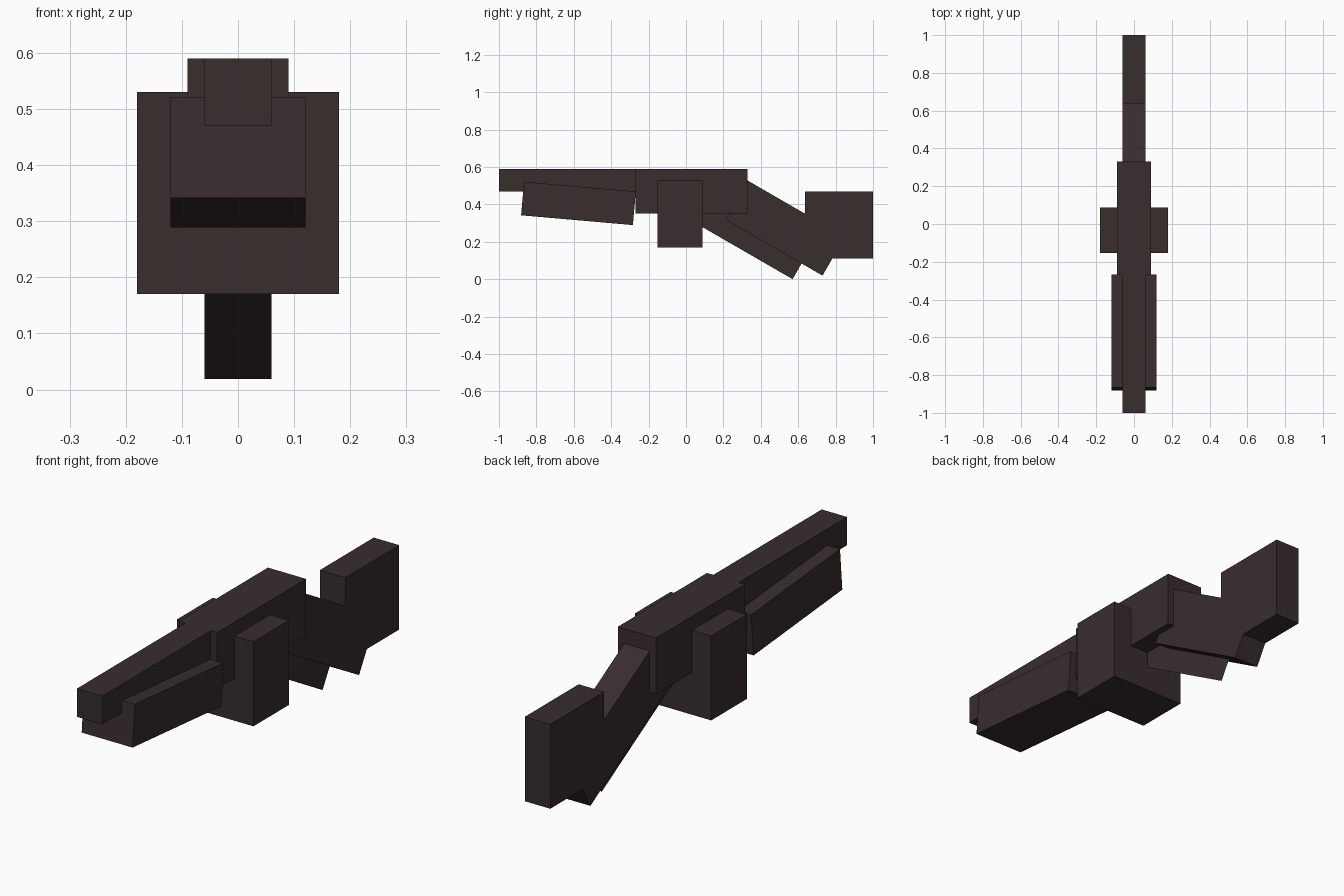
import bpy
import bmesh
import math
from mathutils import Matrix

cube = bpy.data.objects.get("Cube")
if cube:
    bpy.data.objects.remove(cube, do_unlink=True)

# Single dark brown finish
mat = bpy.data.materials.new("dark_brown")
mat.use_nodes = True
color = (0.040, 0.026, 0.027, 1.0)
mat.diffuse_color = color
bsdf = mat.node_tree.nodes["Principled BSDF"]
bsdf.inputs["Base Color"].default_value = color
bsdf.inputs["Roughness"].default_value = 0.8


def finish(name, bm, size, y, z, tilt):
    """Scale, tilt about x, and place a part on the centre plane."""
    bm.transform(Matrix.Diagonal((*size, 1.0)))
    mesh = bpy.data.meshes.new(name)
    bm.to_mesh(mesh)
    bm.free()
    mesh.materials.append(mat)
    obj = bpy.data.objects.new(name, mesh)
    obj.location = (0, y, z)
    obj.rotation_euler.x = math.radians(tilt)
    bpy.context.collection.objects.link(obj)
    return obj


def box(name, size, y, z, tilt=0):
    bm = bmesh.new()
    bmesh.ops.create_cube(bm, size=1)
    return finish(name, bm, size, y, z, tilt)


def plate(name, length, height, y, z, tilt):
    """Flat sheet standing in the y-z plane."""
    bm = bmesh.new()
    bmesh.ops.create_grid(bm, x_segments=1, y_segments=1, size=0.5,
                          matrix=Matrix.Rotation(math.pi / 2, 4, 'Y'))
    return finish(name, bm, (1, length, height), y, z, tilt)


# Barrel, receiver and magazine
box("barrel", (0.12, 0.73, 0.12), -0.635, 0.53)
box("receiver", (0.18, 0.60, 0.24), 0.03, 0.47)
box("magazine", (0.36, 0.24, 0.36), -0.033, 0.35)

# Tilted fore-end below the barrel
box("handguard", (0.24, 0.60, 0.18), -0.575, 0.405, -5)

# Sloping stock and upright butt
box("stock", (0.12, 0.60, 0.24), 0.53, 0.273, -30)
box("butt", (0.12, 0.363, 0.36), 0.8185, 0.29)

# Thin sheet below the stock
plate("grip_plate", 0.60, 0.24, 0.37, 0.254, -30)
